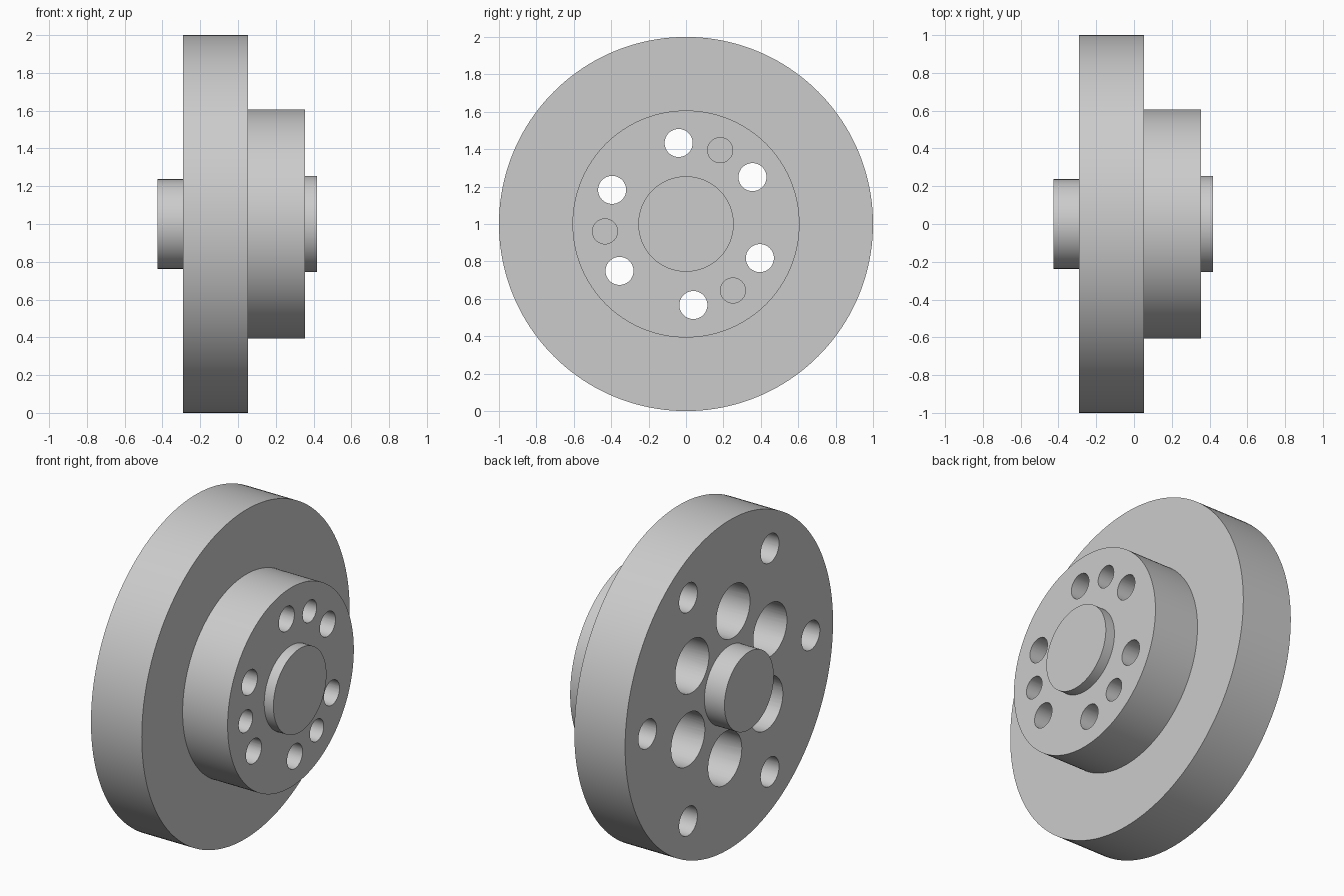
import bpy
import bmesh
from math import sin, cos, pi, radians

cube = bpy.data.objects.get("Cube")
if cube:
    bpy.data.objects.remove(cube, do_unlink=True)

AXIS_Z = 1.0

steel = bpy.data.materials.new("plain grey metal")
steel.use_nodes = True
grey = (0.6, 0.6, 0.6, 1)
steel.diffuse_color = grey
steel.node_tree.nodes["Principled BSDF"].inputs["Base Color"].default_value = grey


def lathe(bm, profile, y=0, z=0, segments=160):
    """Closed turned solid along x from (x, radius) pairs."""
    rings = []
    for x, r in profile:
        angles = [2 * pi * i / segments for i in range(segments)]
        rings.append([bm.verts.new((x, y + r * cos(a), z + r * sin(a))) for a in angles])
    for a, b in zip(rings, rings[1:]):
        for i in range(segments):
            j = (i + 1) % segments
            bm.faces.new((a[i], a[j], b[j], b[i]))
    bm.faces.new(rings[0])
    bm.faces.new(rings[-1])


def drill_circle(bm, profile, radius, count, start):
    """Ring of identical drills around the axis."""
    for k in range(count):
        a = radians(start) + 2 * pi * k / count
        lathe(bm, profile, radius * cos(a), radius * sin(a), 48)


def make_object(bm, name):
    bmesh.ops.recalc_face_normals(bm, faces=bm.faces[:])
    mesh = bpy.data.meshes.new(name)
    bm.to_mesh(mesh)
    bm.free()
    mesh.materials.append(steel)
    obj = bpy.data.objects.new(name, mesh)
    obj.location.z = AXIS_Z
    bpy.context.collection.objects.link(obj)
    return obj


# Turned body: rear spigot, wide flange, boss and front spigot
hub_back, flange_back, flange_front, boss_front, hub_front = -0.425, -0.29, 0.052, 0.355, 0.417
bm = bmesh.new()
lathe(bm, [(hub_back, 0.237), (flange_back, 0.237),
           (flange_back, 1.0), (flange_front, 1.0),
           (flange_front, 0.607), (boss_front, 0.607),
           (boss_front, 0.255), (hub_front, 0.255)])
body = make_object(bm, "flanged_hub")

# Drills: counterbored bolt holes, blind dowel holes, blind flange holes
bm = bmesh.new()
bore_floor = -0.04
drill_circle(bm, [(-0.5, 0.162), (bore_floor, 0.162),
                  (bore_floor, 0.075), (0.5, 0.075)], 0.435, 6, 35.2)
drill_circle(bm, [(0.15, 0.067), (0.5, 0.067)], 0.435, 3, 65.2)
drill_circle(bm, [(-0.5, 0.088), (-0.05, 0.088)], 0.785, 6, 0)
drills = make_object(bm, "hole_cutter")
drills.hide_render = True

cut = body.modifiers.new("holes", "BOOLEAN")
cut.operation = "DIFFERENCE"
cut.solver = "EXACT"
cut.object = drills

bpy.ops.object.select_all(action="DESELECT")
body.select_set(True)
bpy.context.view_layer.objects.active = body
bpy.ops.object.modifier_apply(modifier=cut.name)
bpy.data.objects.remove(drills, do_unlink=True)
bpy.ops.object.shade_smooth_by_angle(angle=radians(30))
